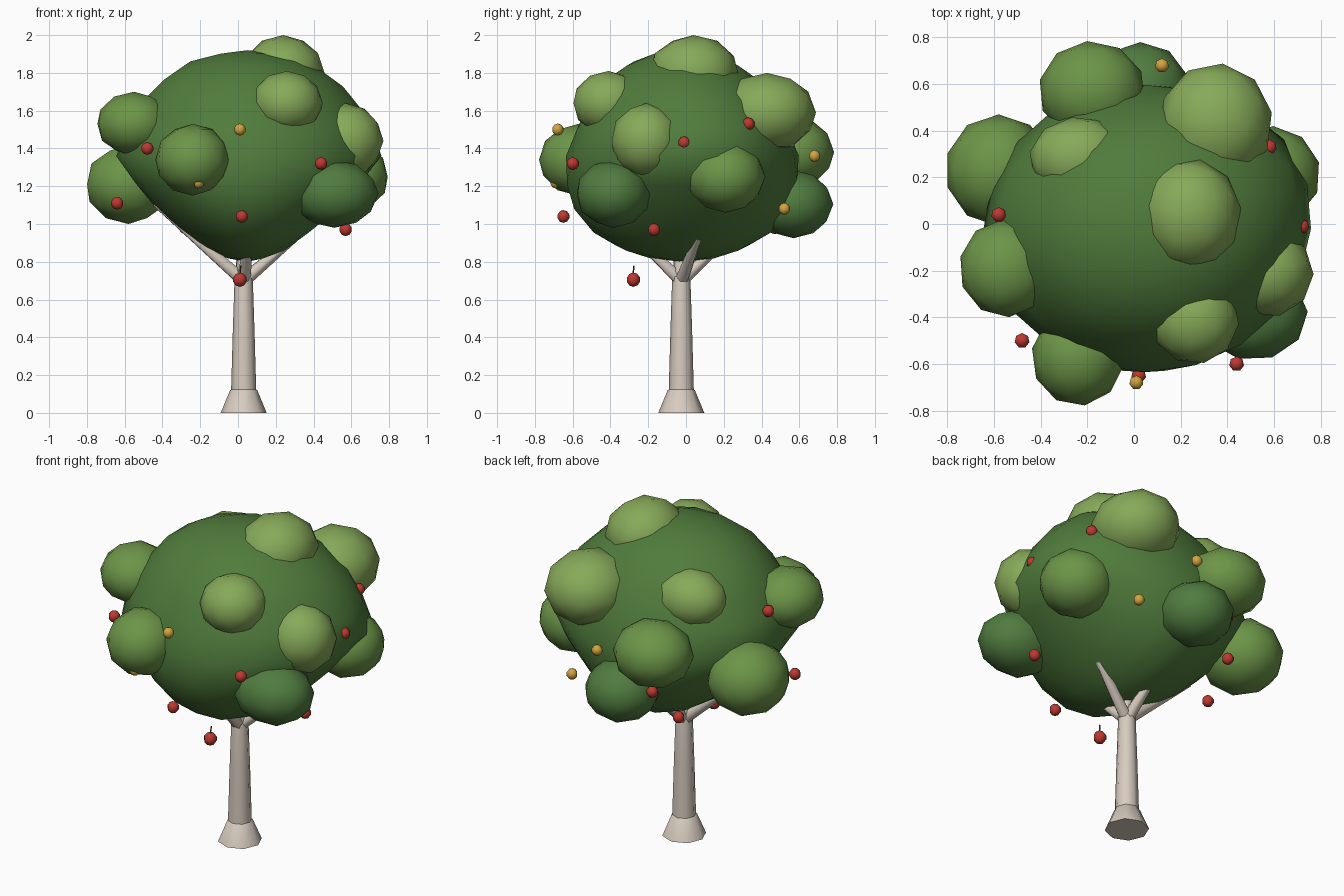
import bpy, bmesh, math
from mathutils import Vector, Matrix

if "Cube" in bpy.data.objects:
    bpy.data.objects.remove(bpy.data.objects["Cube"])


def material(name, rgb):
    m = bpy.data.materials.new(name)
    m.diffuse_color = (*rgb, 1)
    m.use_nodes = True
    m.node_tree.nodes["Principled BSDF"].inputs["Base Color"].default_value = m.diffuse_color
    return m


BARK = material("bark", (0.68, 0.60, 0.52))
STEM = material("stem", (0.08, 0.05, 0.03))
RED = material("red_fruit", (0.52, 0.04, 0.03))
GOLD = material("gold_fruit", (0.65, 0.38, 0.05))
CORE = material("leaf_core", (0.08, 0.20, 0.045))
GREENS = [material("leaf_dark", (0.08, 0.20, 0.05)),
          material("leaf_mid", (0.15, 0.30, 0.065)),
          material("leaf_light", (0.24, 0.40, 0.10))]


def finish(name, bm, mat):
    me = bpy.data.meshes.new(name)
    bmesh.ops.recalc_face_normals(bm, faces=bm.faces)
    for f in bm.faces:
        f.smooth = len(f.verts) < 5
    bm.to_mesh(me)
    bm.free()
    me.materials.append(mat)
    ob = bpy.data.objects.new(name, me)
    bpy.context.collection.objects.link(ob)
    return ob


def tube(name, rings, sides, mat):
    """Tapered tube through (point, radius) pairs."""
    bm = bmesh.new()
    axis = Vector(rings[-1][0]) - Vector(rings[0][0])
    rot = axis.to_track_quat('Z', 'Y')
    loops = []
    for p, r in rings:
        loops.append([bm.verts.new(Vector(p) + rot @ Vector(
            (r * math.cos(2 * math.pi * i / sides), r * math.sin(2 * math.pi * i / sides), 0)))
            for i in range(sides)])
    for a, b in zip(loops, loops[1:]):
        for i in range(sides):
            j = (i + 1) % sides
            bm.faces.new((a[i], a[j], b[j], b[i]))
    bm.faces.new(loops[0][::-1])
    bm.faces.new(loops[-1])
    return finish(name, bm, mat)


def ball(name, c, r, mat, sub=2, turn=0.0, shape=None):
    bm = bmesh.new()
    bmesh.ops.create_icosphere(bm, subdivisions=sub, radius=1,
                               matrix=Matrix.Rotation(turn, 4, 'Z'))
    for v in bm.verts:
        p = shape(v.co) if shape else v.co
        v.co = Vector(c) + Vector((p[0] * r[0], p[1] * r[1], p[2] * r[2]))
    return finish(name, bm, mat)


# Trunk and flared foot
X, Y = 0.03, -0.025
tube("trunk_foot", [((X, Y, 0), 0.122), ((X, Y, 0.12), 0.072), ((X, Y, 0.135), 0.05)], 8, BARK)
tube("trunk", [((X, Y, 0.10), 0.067), ((X, Y, 0.45), 0.057),
               ((X, Y, 0.72), 0.048), ((X, Y, 0.84), 0.03)], 8, BARK)

# Branches reaching into the crown
for i, tip in enumerate([(-0.44, -0.06, 1.11), (0.42, 0.10, 1.03),
                         (0.06, -0.30, 0.96), (0.0, 0.28, 0.98)]):
    tube(f"branch_{i}", [((X, Y, 0.70), 0.038), (tip, 0.018)], 6, BARK)

# Main crown: narrow in x below, slightly conical above, bulging to the back right
BULGE = Vector((0.78, 0.5, 0.38)).normalized()


def crown_shape(p):
    low, up = max(0.0, -p.z), max(0.0, p.z)
    k = (1 - 0.28 * up * (1 - up)) * (1 + 0.09 * max(0.0, p.dot(BULGE)) ** 6)
    return p.x * k * (1 - 0.42 * low), p.y * k * (1 + 0.15 * low), p.z


ball("crown", (0.05, -0.02, 1.36), (0.695, 0.615, 0.56), CORE, 3, 0, crown_shape)

# Leaf clumps: centre, radii, shade
CLUMPS = [
    ((-0.58, 0.23, 1.21), (0.23, 0.24, 0.21), 1),
    ((-0.55, -0.19, 1.53), (0.20, 0.21, 0.17), 1),
    ((-0.24, -0.57, 1.34), (0.20, 0.21, 0.19), 1),
    ((0.26, -0.41, 1.64), (0.19, 0.19, 0.17), 2),
    ((0.57, -0.21, 1.44), (0.20, 0.19, 0.20), 2),
    ((0.51, -0.385, 1.16), (0.235, 0.20, 0.18), 0),
    ((0.24, 0.04, 1.80), (0.22, 0.24, 0.20), 2),
    ((0.35, 0.43, 1.59), (0.245, 0.26, 0.21), 2),
    ((0.585, 0.21, 1.25), (0.215, 0.21, 0.19), 1),
    ((0.03, 0.57, 1.105), (0.21, 0.21, 0.18), 0),
    ((-0.18, 0.57, 1.38), (0.23, 0.215, 0.19), 1),
    ((-0.23, 0.28, 1.62), (0.22, 0.18, 0.17), 2),
]
for i, (c, r, s) in enumerate(CLUMPS):
    ball(f"leaf_clump_{i}", c, r, GREENS[s], 2, i * 0.7)

# Fruit
REDS = [(-0.48, -0.50, 1.40), (-0.64, -0.13, 1.11), (0.02, -0.65, 1.04), (0.44, -0.60, 1.32),
        (0.57, -0.17, 0.97), (0.72, -0.01, 1.43), (0.58, 0.33, 1.53), (-0.58, 0.04, 1.54),
        (-0.18, 0.58, 1.15), (-0.28, 0.47, 0.98), (0.01, -0.28, 0.705)]
GOLDS = [(0.01, -0.68, 1.50), (-0.21, -0.69, 1.22), (0.12, 0.68, 1.36), (0.40, 0.52, 1.08)]


def fruit(name, p, r, mat):
    bm = bmesh.new()
    bmesh.ops.create_uvsphere(bm, u_segments=7, v_segments=5, radius=r,
                              matrix=Matrix.Translation(p))
    finish(name, bm, mat)


for i, p in enumerate(REDS):
    fruit(f"red_fruit_{i}", p, 0.038 if p[2] < 0.8 else 0.034, RED)
for i, p in enumerate(GOLDS):
    fruit(f"gold_fruit_{i}", p, 0.032, GOLD)
# Only the low fruit hangs free on a visible stem
hx, hy, hz = REDS[-1]
tube("fruit_stem", [((hx, hy, hz + 0.03), 0.004), ((hx + 0.005, hy + 0.005, hz + 0.075), 0.004)], 5, STEM)
